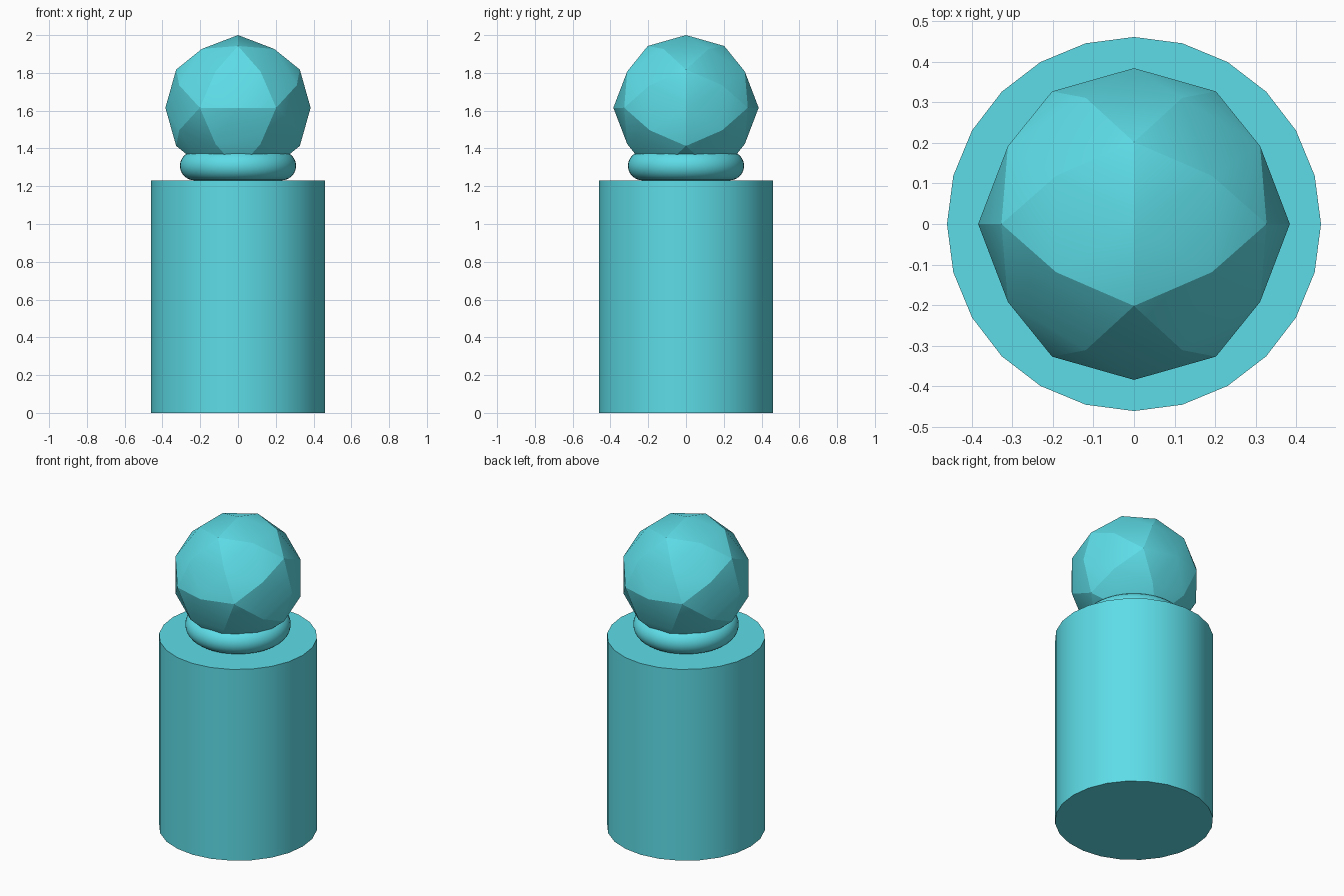
import bpy, bmesh, math
from mathutils import Vector

if "Cube" in bpy.data.objects:
    bpy.data.objects.remove(bpy.data.objects["Cube"])

mat = bpy.data.materials.new("turquoise")
mat.diffuse_color = (0.11, 0.72, 0.80, 1)
mat.use_nodes = True
mat.node_tree.nodes["Principled BSDF"].inputs["Base Color"].default_value = mat.diffuse_color


def finish(name, angle):
    ob = bpy.context.object
    ob.name = name
    ob.data.materials.append(mat)
    bpy.ops.object.shade_smooth_by_angle(angle=math.radians(angle))


# Body: 24-sided cylinder
H = 1.231
bpy.ops.mesh.primitive_cylinder_add(vertices=24, radius=0.4615, depth=H,
                                    location=(0, 0, H / 2))
finish("body", 20)

# Collar: ring resting on the body
bpy.ops.mesh.primitive_torus_add(major_radius=0.2308, minor_radius=0.0769,
                                 major_segments=48, minor_segments=24,
                                 location=(0, 0, H + 0.0769))
finish("collar", 30)

# Head: icosahedron aligned to the axes, split once and pushed to a sphere
R = 0.3846
phi = (1 + math.sqrt(5)) / 2
bm = bmesh.new()
for a in (-1, 1):
    for b in (-phi, phi):
        for co in ((a, b, 0), (0, a, b), (b, 0, a)):
            bm.verts.new(co)
bmesh.ops.convex_hull(bm, input=bm.verts[:])
bmesh.ops.subdivide_edges(bm, edges=bm.edges[:], cuts=1, use_grid_fill=True)
for v in bm.verts:
    v.co = v.co.normalized() * R
bmesh.ops.recalc_face_normals(bm, faces=bm.faces[:])
mesh = bpy.data.meshes.new("head")
bm.to_mesh(mesh)
bm.free()
head = bpy.data.objects.new("head", mesh)
head.location = Vector((0, 0, 2 - R))
bpy.context.collection.objects.link(head)
bpy.ops.object.select_all(action='DESELECT')
head.select_set(True)
bpy.context.view_layer.objects.active = head
finish("head", 20)
